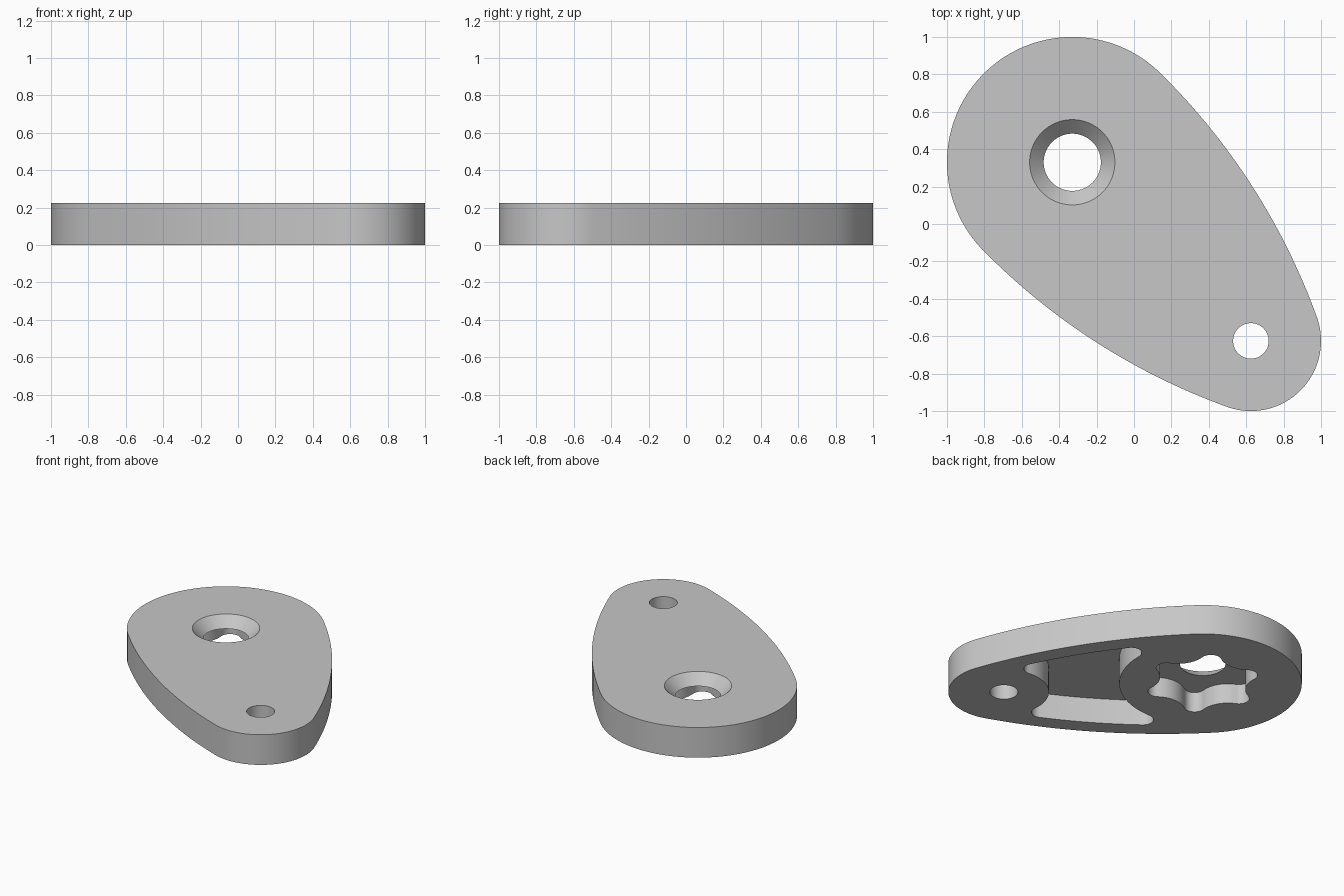
import bpy, bmesh, math
from mathutils import Vector

cube = bpy.data.objects.get("Cube")
if cube:
    bpy.data.objects.remove(cube)

HEIGHT = 0.225
BIG, SMALL = Vector((-0.33, 0.33)), Vector((0.625, -0.625))
BIG_R, SMALL_R, SIDE_R = 0.67, 0.375, 3.5
WALL, FILLET = 0.12, 0.07

grey = bpy.data.materials.new("grey_plastic")
grey.use_nodes = True
color = (0.57, 0.57, 0.57, 1)
grey.diffuse_color = color
grey.node_tree.nodes["Principled BSDF"].inputs["Base Color"].default_value = color


def arc(center, start, end, n, turn):
    """Points from start to end about center; turn +1 is anticlockwise, -1 clockwise."""
    a, b = start - center, end - center
    a0 = math.atan2(a.y, a.x)
    sweep = ((math.atan2(b.y, b.x) - a0) * turn) % math.tau * turn
    return [center + a.length * Vector((math.cos(a0 + sweep * i / n),
                                        math.sin(a0 + sweep * i / n))) for i in range(n)]


def circle_cross(c1, r1, c2, r2, side):
    """Crossing of two circles, on the left (+1) or right (-1) of the line c1 to c2."""
    d = c2 - c1
    along = (d.length_squared + r1 * r1 - r2 * r2) / (2 * d.length)
    axis = d.normalized()
    return c1 + axis * along + Vector((-axis.y, axis.x)) * side * math.sqrt(r1 * r1 - along * along)


def toward(center, point, r):
    return center + (point - center).normalized() * r


def circle(center, r, n=96):
    return [center + r * Vector((math.cos(math.tau * i / n), math.sin(math.tau * i / n)))
            for i in range(n)]


def loft(name, sections):
    """Closed solid through (outline, z) sections with equal point counts."""
    bm = bmesh.new()
    rings = [[bm.verts.new((p.x, p.y, z)) for p in outline] for outline, z in sections]
    for low, high in zip(rings, rings[1:]):
        for i in range(len(low)):
            bm.faces.new((low[i - 1], low[i], high[i], high[i - 1]))
    bm.faces.new(rings[0])
    bm.faces.new(rings[-1])
    bmesh.ops.recalc_face_normals(bm, faces=bm.faces)
    mesh = bpy.data.meshes.new(name)
    bm.to_mesh(mesh)
    bm.free()
    mesh.materials.append(grey)
    obj = bpy.data.objects.new(name, mesh)
    bpy.context.collection.objects.link(obj)
    return obj


# Egg outline: two end arcs joined by long tangent side arcs
side_a = circle_cross(BIG, SIDE_R - BIG_R, SMALL, SIDE_R - SMALL_R, -1)
side_b = circle_cross(BIG, SIDE_R - BIG_R, SMALL, SIDE_R - SMALL_R, 1)
big_a, big_b = [toward(c, BIG, SIDE_R) for c in (side_a, side_b)]
small_a, small_b = [toward(c, SMALL, SIDE_R) for c in (side_a, side_b)]
outline = (arc(BIG, big_a, big_b, 72, 1) + arc(side_b, big_b, small_b, 32, 1)
           + arc(SMALL, small_b, small_a, 48, 1) + arc(side_a, small_a, big_a, 32, 1))
plate = loft("plate", [(outline, 0), (outline, HEIGHT)])

# Middle pocket: follows the side walls and the bosses around both holes
boss_big, boss_small, inner = 0.565, 0.305, SIDE_R - WALL


def corner(side_center, boss_center, boss_r, side):
    """Fillet centre with its tangent points on the side wall and on the boss."""
    p = circle_cross(side_center, inner - FILLET, boss_center, boss_r + FILLET, side)
    return p, toward(side_center, p, inner), toward(boss_center, p, boss_r)


ba = corner(side_a, BIG, boss_big, -1)
bb = corner(side_b, BIG, boss_big, 1)
sa = corner(side_a, SMALL, boss_small, 1)
sb = corner(side_b, SMALL, boss_small, -1)
pocket = (arc(side_a, sa[1], ba[1], 16, 1) + arc(ba[0], ba[1], ba[2], 16, 1)
          + arc(BIG, ba[2], bb[2], 24, -1) + arc(bb[0], bb[2], bb[1], 16, 1)
          + arc(side_b, bb[1], sb[1], 16, 1) + arc(sb[0], sb[1], sb[2], 16, 1)
          + arc(SMALL, sb[2], sa[2], 24, -1) + arc(sa[0], sa[2], sa[1], 16, 1))

# Six-lobed pocket below the large hole
LOBE_R, LOBE_AT, VALLEY_R, VALLEY_AT = 0.07, 0.32, 0.2, 0.497


def polar(r, degrees):
    return BIG + r * Vector((math.cos(math.radians(degrees)), math.sin(math.radians(degrees))))


lobes = []
for k in range(6):
    lobe = polar(LOBE_AT, 60 * k)
    before, after = polar(VALLEY_AT, 60 * k - 30), polar(VALLEY_AT, 60 * k + 30)
    start, end = toward(lobe, before, LOBE_R), toward(lobe, after, LOBE_R)
    next_start = toward(polar(LOBE_AT, 60 * k + 60), after, LOBE_R)
    lobes += arc(lobe, start, end, 16, 1) + arc(after, end, next_start, 10, -1)

# Cut the pockets, the countersunk hole and the small hole
LOBE_DEPTH, POCKET_DEPTH, HOLE_R = 0.15, 0.19, 0.153
flare = HEIGHT - LOBE_DEPTH
cutters = [
    loft("pocket_cutter", [(pocket, -0.1), (pocket, POCKET_DEPTH)]),
    loft("lobe_cutter", [(lobes, -0.1), (lobes, LOBE_DEPTH)]),
    loft("countersink_cutter", [(circle(BIG, HOLE_R), 0.05), (circle(BIG, HOLE_R), LOBE_DEPTH),
                                (circle(BIG, HOLE_R + 2 * flare), HEIGHT + flare)]),
    loft("small_hole_cutter", [(circle(SMALL, 0.095), -0.1), (circle(SMALL, 0.095), 0.4)]),
]
bpy.ops.object.select_all(action='DESELECT')
plate.select_set(True)
bpy.context.view_layer.objects.active = plate
for cutter in cutters:
    cutter.hide_render = True
    cut = plate.modifiers.new(cutter.name, 'BOOLEAN')
    cut.operation, cut.solver, cut.object = 'DIFFERENCE', 'EXACT', cutter
    bpy.ops.object.modifier_apply(modifier=cut.name)
    bpy.data.objects.remove(cutter)

bpy.ops.object.shade_smooth_by_angle(angle=math.radians(30))
